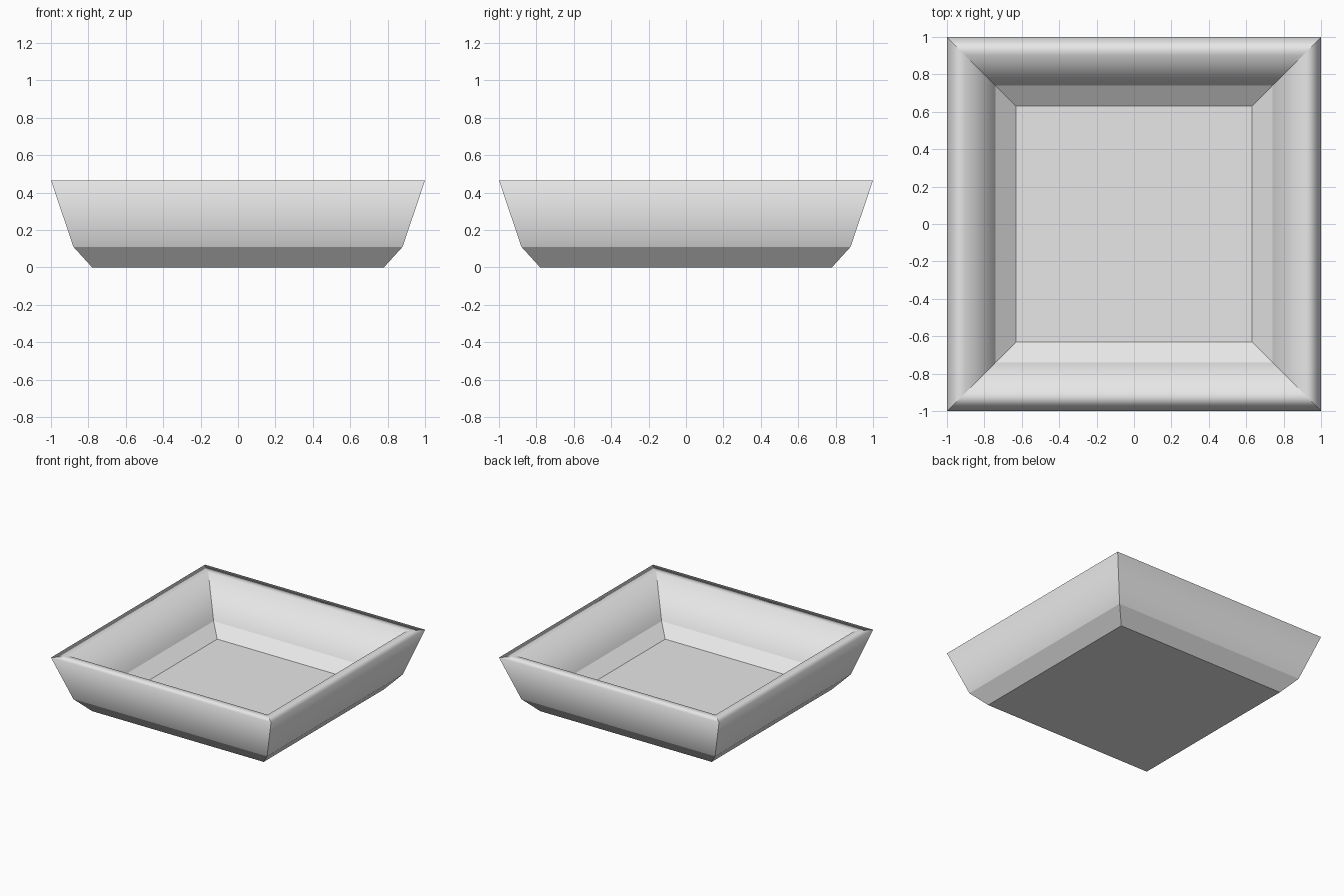
import bpy, bmesh

if "Cube" in bpy.data.objects:
    bpy.data.objects.remove(bpy.data.objects["Cube"])

# Tray cross-section as (half width, height), from underside over the rim to the floor
PROFILE = [(0.78, 0.0), (0.88, 0.11), (1.0, 0.465), (0.90, 0.465), (0.74, 0.17), (0.63, 0.093)]
RIM_RINGS = (2, 3)          # rings shaded smoothly; every other edge is a crease
CORNERS = [(-1, -1), (1, -1), (1, 1), (-1, 1)]

grey = bpy.data.materials.new("light_grey")
grey.diffuse_color = (0.8, 0.8, 0.8, 1.0)
grey.use_nodes = True
grey.node_tree.nodes["Principled BSDF"].inputs["Base Color"].default_value = grey.diffuse_color

# Square rings joined by mitred walls
bm = bmesh.new()
rings = [[bm.verts.new((sx * w, sy * w, z)) for sx, sy in CORNERS] for w, z in PROFILE]
for a, b in zip(rings, rings[1:]):
    for i in range(4):
        j = (i + 1) % 4
        bm.faces.new((a[i], a[j], b[j], b[i]))

# Underside and inner floor
bm.faces.new(rings[0][::-1])
bm.faces.new(rings[-1])
bmesh.ops.recalc_face_normals(bm, faces=bm.faces)

# Soft rim edges, sharp mitres and creases
for f in bm.faces:
    f.smooth = True
soft = [set(rings[k]) for k in RIM_RINGS]
for e in bm.edges:
    e.smooth = any(set(e.verts) <= s for s in soft)

mesh = bpy.data.meshes.new("square_tray")
bm.to_mesh(mesh)
bm.free()
mesh.materials.append(grey)
tray = bpy.data.objects.new("square_tray", mesh)
bpy.context.collection.objects.link(tray)
